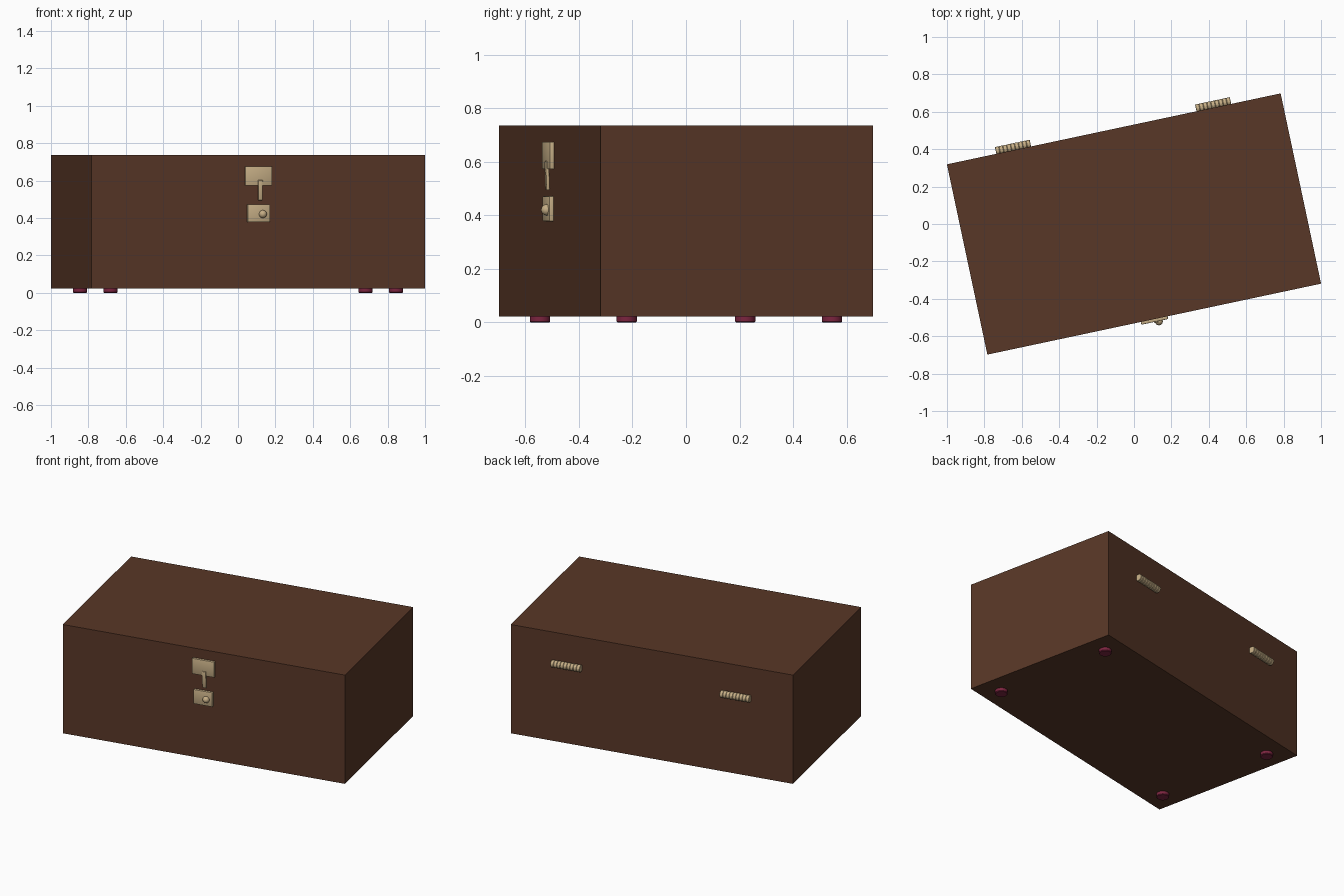
import bpy, bmesh, math
from mathutils import Matrix

if "Cube" in bpy.data.objects:
    bpy.data.objects.remove(bpy.data.objects["Cube"])

TURN = Matrix.Rotation(math.radians(12), 4, 'Z')   # whole chest is turned on the floor
LENGTH, WIDTH, Z0, Z1 = 1.824, 1.04, 0.023, 0.737
FRONT, BACK = -WIDTH / 2, WIDTH / 2


def material(name, rgb):
    m = bpy.data.materials.new(name)
    m.diffuse_color = (*rgb, 1)
    m.use_nodes = True
    m.node_tree.nodes["Principled BSDF"].inputs["Base Color"].default_value = m.diffuse_color
    return m


wood = material("brown wood", (0.098, 0.038, 0.020))
brass = material("pale brass", (0.56, 0.42, 0.235))
felt = material("dark red foot", (0.20, 0.018, 0.050))


def finish(name, bm, mat, smooth=False):
    bmesh.ops.recalc_face_normals(bm, faces=bm.faces)
    bm.transform(TURN)
    me = bpy.data.meshes.new(name)
    bm.to_mesh(me)
    bm.free()
    me.materials.append(mat)
    ob = bpy.data.objects.new(name, me)
    bpy.context.collection.objects.link(ob)
    if smooth:
        bpy.ops.object.select_all(action='DESELECT')
        ob.select_set(True)
        bpy.context.view_layer.objects.active = ob
        bpy.ops.object.shade_smooth_by_angle(angle=math.radians(40))
    return ob


def box(name, lo, hi, mat, bevel=0.0, tilt=0.0):
    bm = bmesh.new()
    size = [b - a for a, b in zip(lo, hi)]
    mid = [(a + b) / 2 for a, b in zip(lo, hi)]
    bmesh.ops.create_cube(bm, size=1, matrix=Matrix.Translation(mid)
                          @ Matrix.Rotation(tilt, 4, 'X') @ Matrix.Diagonal((*size, 1)))
    if bevel:
        bmesh.ops.bevel(bm, geom=bm.edges[:], offset=bevel, segments=2,
                        profile=0.5, affect='EDGES')
    return finish(name, bm, mat, bevel > 0)


def lathe(name, profile, matrix, mat, steps=24):
    """Spin (radius, height) points about local z."""
    bm = bmesh.new()
    vs = [bm.verts.new((r, 0, h)) for r, h in profile]
    es = [bm.edges.new(p) for p in zip(vs, vs[1:])]
    bmesh.ops.spin(bm, geom=vs + es, cent=(0, 0, 0), axis=(0, 0, 1),
                   angle=math.tau, steps=steps, use_duplicate=False)
    bmesh.ops.remove_doubles(bm, verts=bm.verts, dist=1e-5)
    bm.transform(matrix)
    return finish(name, bm, mat, True)


# Chest
box("chest", (-LENGTH / 2, FRONT, Z0), (LENGTH / 2, BACK, Z1), wood)

# Four round feet and two knuckled hinge barrels
for sx, side in ((-1, "left"), (1, "right")):
    for sy, end in ((-1, "front"), (1, "back")):
        lathe(f"{end}_{side}_foot", [(0, 0), (0.034, 0), (0.038, 0.004), (0.038, 0.03), (0, 0.03)],
              Matrix.Translation((sx * 0.78, sy * 0.392, 0)), felt)
    knuckles, span = 9, 0.19
    prof = [(0, -span / 2)]
    for i in range(knuckles):
        a, b = -span / 2 + span * i / knuckles, -span / 2 + span * (i + 1) / knuckles
        prof += [(0.0205, a), (0.0225, a + 0.002), (0.0225, b - 0.002)]
    prof += [(0.0205, span / 2), (0, span / 2)]
    lathe(f"{side}_hinge", prof, Matrix.Translation((sx * 0.547, BACK + 0.0145, 0.537))
          @ Matrix.Rotation(math.pi / 2, 4, 'Y'), brass)

# Latch: lid plate, hanging hasp, lock plate and knob
box("latch_plate", (-0.073, FRONT - 0.015, 0.573), (0.073, FRONT + 0.005, 0.675), brass, 0.003)
box("hasp", (-0.004, FRONT - 0.019, 0.495), (0.021, FRONT - 0.006, 0.603), brass, 0.003,
    math.radians(2))
box("lock_plate", (-0.061, FRONT - 0.015, 0.378), (0.061, FRONT + 0.005, 0.472), brass, 0.003)
bm = bmesh.new()
bmesh.ops.create_uvsphere(bm, u_segments=20, v_segments=12, radius=0.021,
                          matrix=Matrix.Translation((0.022, FRONT - 0.017, 0.421)))
finish("lock_knob", bm, brass, True)
